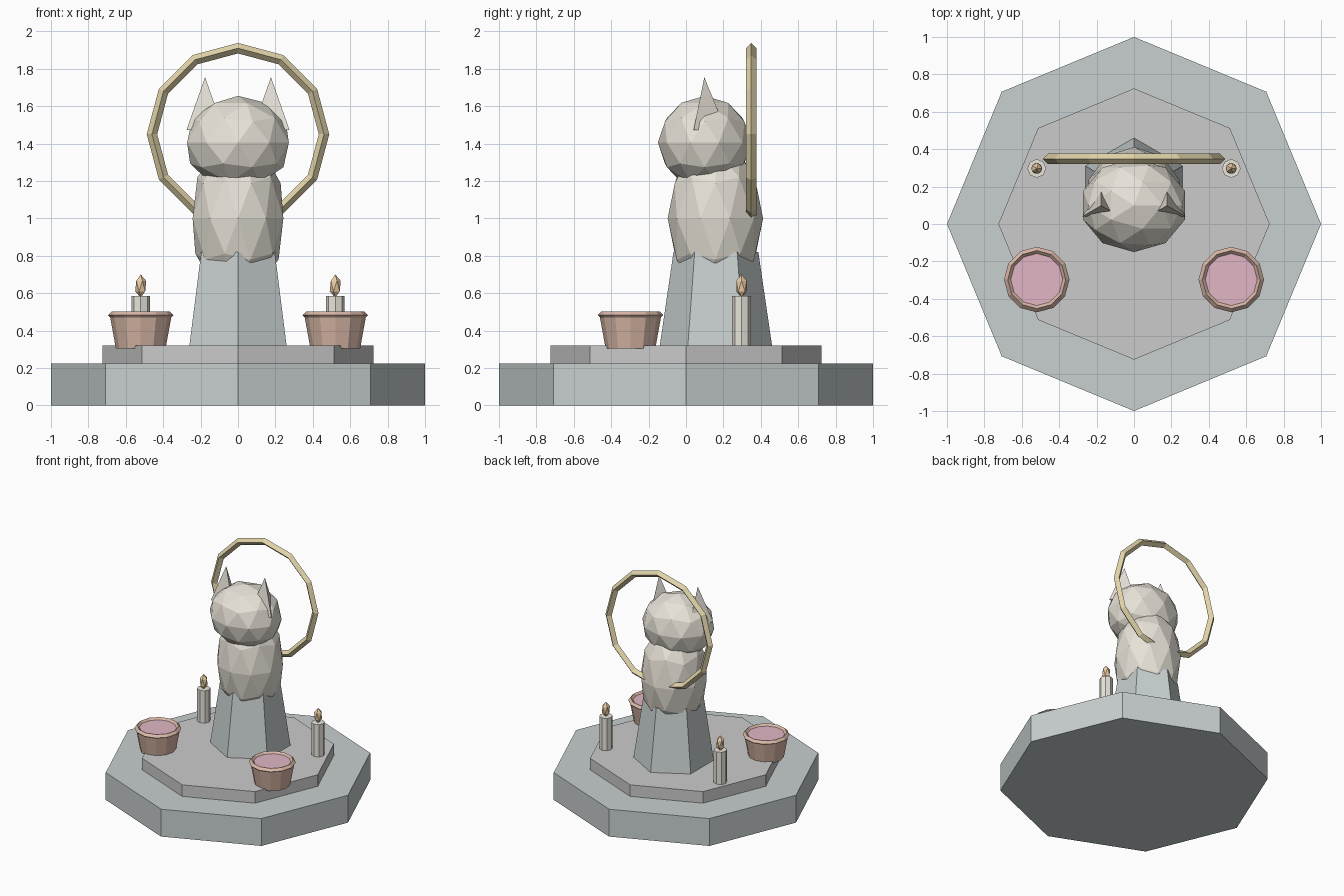
import bpy, math

if "Cube" in bpy.data.objects:
    bpy.data.objects.remove(bpy.data.objects["Cube"])


def material(name, rgb):
    m = bpy.data.materials.new(name)
    m.diffuse_color = (*rgb, 1)
    m.use_nodes = True
    m.node_tree.nodes["Principled BSDF"].inputs["Base Color"].default_value = m.diffuse_color
    return m


STONE = material("stone", (0.58, 0.63, 0.63))
SLAB = material("pale_stone", (0.68, 0.71, 0.68))
CREAM = material("cream", (0.80, 0.76, 0.68))
GOLD = material("gold", (0.76, 0.66, 0.40))
CLAY = material("clay", (0.70, 0.48, 0.39))
PINK = material("petals", (0.75, 0.47, 0.56))
WAX = material("wax", (0.82, 0.79, 0.72))
FIRE = material("flame", (0.85, 0.62, 0.38))


def finish(name, mat):
    ob = bpy.context.object
    ob.name = name
    ob.data.materials.append(mat)
    return ob


def frustum(name, sides, r1, r2, z0, z1, mat, x=0, y=0):
    bpy.ops.mesh.primitive_cone_add(vertices=sides, radius1=r1, radius2=r2, depth=z1 - z0,
                                    location=(x, y, (z0 + z1) / 2))
    return finish(name, mat)


def faceted_ball(name, level, size, loc, mat):
    bpy.ops.mesh.primitive_ico_sphere_add(subdivisions=level, radius=1, location=loc)
    bpy.context.object.scale = size
    return finish(name, mat)


def ring(name, major, minor, loc, mat, tilt=0):
    bpy.ops.mesh.primitive_torus_add(major_segments=12, minor_segments=4, major_radius=major,
                                     minor_radius=minor, location=loc, rotation=(tilt, 0, 0))
    return finish(name, mat)


# Stepped octagonal base and hexagonal pedestal
frustum("base_step", 8, 1.0, 1.0, 0, 0.225, STONE)
frustum("upper_step", 8, 0.725, 0.725, 0.225, 0.32, SLAB)
frustum("pedestal", 6, 0.30, 0.227, 0.32, 0.82, STONE, y=0.16)

# Seated figure
faceted_ball("body", 2, (0.255, 0.255, 0.42), (0, 0.157, 1.0), CREAM)
faceted_ball("head", 2, (0.286, 0.25, 0.25), (0, 0.10, 1.405), CREAM)

# Halo behind the head
ring("halo", 0.46, 0.028, (0, 0.348, 1.45), GOLD, math.pi / 2)

# Paired parts on each side
for side, s in (("left", -1), ("right", 1)):
    frustum(f"ear_{side}", 3, 0.115, 0, 1.472, 1.755, CREAM, s * 0.176, 0.098)

    x, y = s * 0.52, 0.297
    frustum(f"candle_{side}", 8, 0.05, 0.05, 0.32, 0.585, WAX, x, y)
    faceted_ball(f"flame_{side}", 1, (0.033, 0.033, 0.062), (x, y, 0.638), FIRE)

    y = -0.297
    frustum(f"bowl_{side}", 12, 0.133, 0.165, 0.305, 0.48, CLAY, x, y)
    ring(f"bowl_rim_{side}", 0.155, 0.02, (x, y, 0.483), CLAY)
    frustum(f"petals_{side}", 12, 0.14, 0.14, 0.465, 0.487, PINK, x, y)
